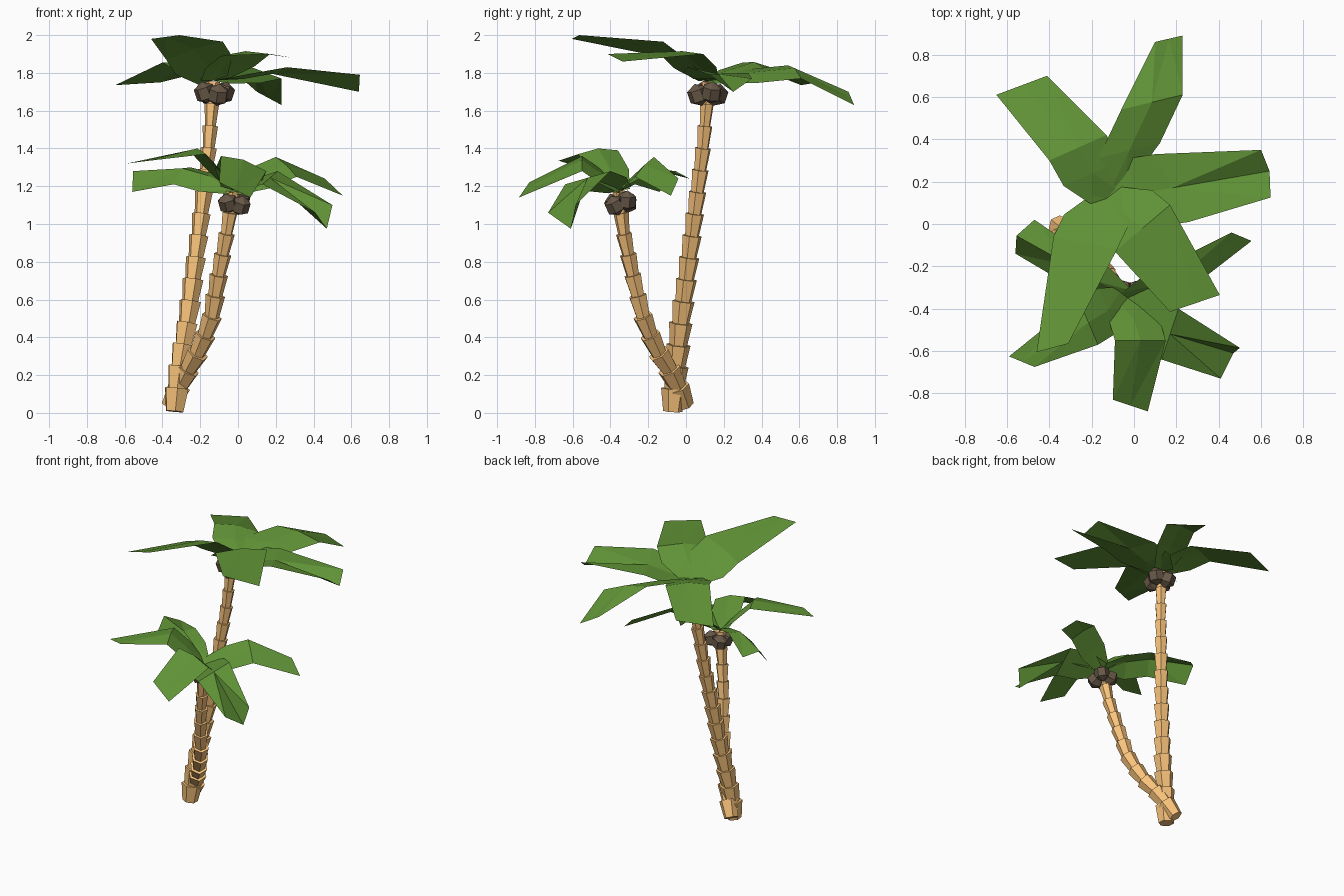
import bpy, bmesh, math
from mathutils import Vector, Matrix

if "Cube" in bpy.data.objects:
    bpy.data.objects.remove(bpy.data.objects["Cube"])


def material(name, rgb):
    m = bpy.data.materials.new(name)
    m.diffuse_color = (*rgb, 1)
    m.use_nodes = True
    m.node_tree.nodes["Principled BSDF"].inputs["Base Color"].default_value = m.diffuse_color
    return m


BARK = material("bark", (0.95, 0.55, 0.20))
LEAF = material("leaf", (0.117, 0.29, 0.037))
SHELL = material("shell", (0.14, 0.10, 0.065))


def finish(bm, name, mat):
    me = bpy.data.meshes.new(name)
    bm.to_mesh(me)
    bm.free()
    me.materials.append(mat)
    ob = bpy.data.objects.new(name, me)
    bpy.context.collection.objects.link(ob)


def along(path, t):
    """Point at fraction t of a polyline's length."""
    lens = [(b - a).length for a, b in zip(path, path[1:])]
    d = t * sum(lens)
    for a, b, l in zip(path, path[1:], lens):
        if d <= l:
            return a.lerp(b, d / l)
        d -= l
    return path[-1].copy()


# Trunk: stacked six-sided cups that flare upward
def trunk(name, path, count, r0, r1):
    path = [Vector(p) for p in path]
    bm = bmesh.new()
    for i in range(count):
        a, b = along(path, i / count), along(path, (i + 1) / count)
        d = b - a
        r = r0 + (r1 - r0) * i / (count - 1)
        rot = d.to_track_quat('Z', 'Y').to_matrix().to_4x4()
        bmesh.ops.create_cone(bm, cap_ends=True, segments=6, radius1=r * 0.8, radius2=r * 1.08,
                              depth=d.length * 1.04,
                              matrix=Matrix.Translation((a + b) / 2) @ rot)
    finish(bm, name, BARK)


# Frond: sheet of four stations, each with left edge, spine and right edge
def frond(name, crown, mid_l, mid_r, tip_l, tip_r, lift, tip=None):
    c, ml, mr, tl, tr = map(Vector, (crown, mid_l, mid_r, tip_l, tip_r))
    mid, half = (ml + mr) / 2, (ml - mr) / 2
    inner = c.lerp(mid, 0.5)
    up = Vector((0, 0, lift))
    rows = [(c + half * 0.5, c, c - half * 0.5),
            (inner + half, inner + up, inner - half),
            (ml, mid + up, mr),
            (tl, Vector(tip) if tip else (tl + tr) / 2, tr)]
    bm = bmesh.new()
    grid = [[bm.verts.new(p) for p in row] for row in rows]
    for r, s in zip(grid, grid[1:]):
        for k in range(2):
            bm.faces.new((r[k], s[k], s[k + 1], r[k + 1]))
    bmesh.ops.triangulate(bm, faces=bm.faces[:])
    bm.normal_update()
    if sum(f.normal.z * f.calc_area() for f in bm.faces) < 0:
        bmesh.ops.reverse_faces(bm, faces=bm.faces[:])
    finish(bm, name, LEAF)


# Coconuts: chunky six-sided nuts clustered beneath the crown
def coconuts(name, centre, turn, tilt, ring, r):
    bm = bmesh.new()
    for k in range(4):
        a = turn + k * math.pi / 2
        p = Vector((ring * math.cos(a), ring * math.sin(a), 0.006 * (-1) ** k))
        m = Matrix.Translation(centre) @ Matrix.Rotation(tilt, 4, 'X') @ Matrix.Translation(p) \
            @ Matrix.Rotation(a, 4, 'Z') @ Matrix.Rotation(0.35, 4, 'Y')
        bmesh.ops.create_uvsphere(bm, u_segments=6, v_segments=3, radius=r, matrix=m)
    finish(bm, name, SHELL)


trunk("tall_trunk", [(-0.335, -0.07, 0.01), (-0.32, -0.06, 0.18), (-0.265, -0.025, 0.5),
                     (-0.2, 0.04, 1.0), (-0.155, 0.09, 1.4), (-0.13, 0.12, 1.75)], 15, 0.064, 0.034)
trunk("short_trunk", [(-0.36, -0.005, 0.04), (-0.28, -0.07, 0.2), (-0.2, -0.16, 0.34),
                      (-0.14, -0.225, 0.5), (-0.1, -0.285, 0.74), (-0.05, -0.34, 1.0),
                      (-0.03, -0.35, 1.17)], 11, 0.06, 0.036)
coconuts("tall_coconuts", (-0.125, 0.115, 1.69), 0.4, 0, 0.054, 0.061)
coconuts("short_coconuts", (-0.02, -0.345, 1.11), 0.8, 0.2, 0.048, 0.056)

# Fronds: left/right middle, left/right tip, spine lift, folded tip point
TALL = [
    ((-0.40, 0.30, 1.855), (-0.13, 0.42, 1.82), (-0.65, 0.61, 1.735), (-0.41, 0.70, 1.75), 0.02),
    ((-0.06, 0.54, 1.84), (0.23, 0.61, 1.77), (0.10, 0.86, 1.70), (0.23, 0.89, 1.63), 0.02),
    ((0.10, 0.33, 1.80), (0.26, 0.01, 1.83), (0.60, 0.35, 1.77), (0.645, 0.125, 1.79), -0.02,
     (0.64, 0.25, 1.70)),
    ((0.17, 0.09, 1.90), (-0.09, -0.13, 1.89), (0.405, -0.335, 1.86), (0.17, -0.415, 1.90), 0.02),
    ((-0.08, -0.12, 1.965), (-0.38, -0.06, 1.87), (-0.31, -0.565, 2.0), (-0.46, -0.605, 1.98), 0.01),
]
SHORT = [
    ((-0.34, -0.27, 1.21), (-0.25, -0.13, 1.30), (-0.56, -0.14, 1.17), (-0.47, 0.02, 1.24), 0.04,
     (-0.555, -0.055, 1.28)),
    ((0.20, -0.17, 1.355), (0.31, -0.27, 1.25), (0.46, -0.04, 1.24), (0.555, -0.08, 1.15), 0.01),
    ((0.21, -0.40, 1.28), (0.13, -0.64, 1.21), (0.50, -0.585, 1.10), (0.41, -0.73, 1.06), 0,
     (0.47, -0.61, 0.975)),
    ((0.15, -0.55, 1.28), (-0.09, -0.55, 1.36), (0.065, -0.885, 1.14), (-0.10, -0.83, 1.22), 0.02),
    ((-0.17, -0.57, 1.37), (-0.26, -0.36, 1.39), (-0.47, -0.675, 1.335), (-0.59, -0.625, 1.32), 0.02),
]
for tree, crown, rows in (("tall", (-0.13, 0.12, 1.76), TALL), ("short", (-0.03, -0.35, 1.18), SHORT)):
    for i, row in enumerate(rows, 1):
        frond(f"{tree}_frond_{i}", crown, *row)
